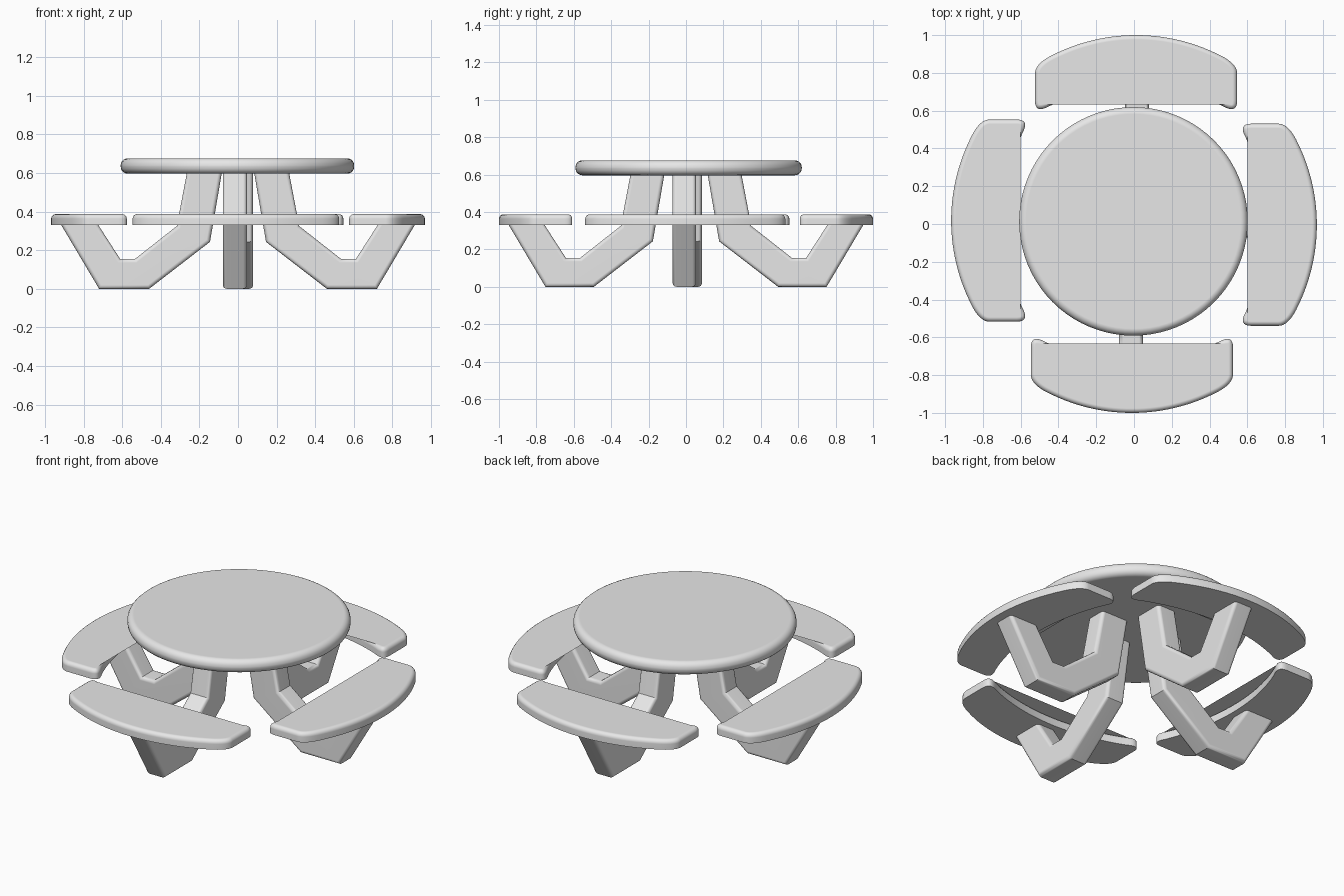
import bpy, bmesh, math
from mathutils import Matrix, Vector

cube = bpy.data.objects.get("Cube")
if cube:
    bpy.data.objects.remove(cube, do_unlink=True)

# Single plain grey finish
GREY = (0.8, 0.8, 0.8, 1.0)
grey = bpy.data.materials.new("light_grey")
grey.use_nodes = True
grey.diffuse_color = GREY
grey.node_tree.nodes["Principled BSDF"].inputs["Base Color"].default_value = GREY


def finish(bm, name, placement):
    """Turn a bmesh into a smooth-shaded object with flat faces kept flat."""
    bmesh.ops.recalc_face_normals(bm, faces=bm.faces)
    mesh = bpy.data.meshes.new(name)
    bm.to_mesh(mesh)
    bm.free()
    mesh.materials.append(grey)
    obj = bpy.data.objects.new(name, mesh)
    bpy.context.collection.objects.link(obj)
    obj.matrix_world = placement
    bpy.ops.object.select_all(action='DESELECT')
    obj.select_set(True)
    bpy.context.view_layer.objects.active = obj
    bpy.ops.object.shade_smooth_by_angle(angle=math.radians(32))
    normals = obj.modifiers.new("weighted_normals", 'WEIGHTED_NORMAL')
    normals.keep_sharp = True
    return obj


def prism(points, direction):
    """Extrude a closed outline of 3D points along a direction."""
    bm = bmesh.new()
    face = bm.faces.new([bm.verts.new(p) for p in points])
    grown = bmesh.ops.extrude_face_region(bm, geom=[face], use_keep_orig=True)
    moved = [g for g in grown["geom"] if isinstance(g, bmesh.types.BMVert)]
    bmesh.ops.translate(bm, verts=moved, vec=direction)
    return bm


def round_edges(bm, edges, width, segments):
    bmesh.ops.bevel(bm, geom=edges, offset=width, offset_type='OFFSET',
                    segments=segments, profile=0.5, affect='EDGES',
                    clamp_overlap=False)


def corner(a, b, c, steps=8):
    """Quadratic curve from a to c, pulled towards b (ends included)."""
    a, b, c = Vector(a), Vector(b), Vector(c)
    return [a * (1 - t) ** 2 + b * 2 * t * (1 - t) + c * t * t
            for t in (i / steps for i in range(steps + 1))]


def arc(mid, radius, half, steps=14):
    """Half arc through (mid, 0), up to just before y = half."""
    for i in range(steps):
        y = half * i / steps
        yield Vector((mid - radius + math.sqrt(radius ** 2 - y ** 2), y))


def build_seat(name, placement):
    half = list(arc(0.968, 0.98, 0.45))
    half += corner((0.859, 0.45), (0.815, 0.535), (0.765, 0.535))
    half += corner((0.62, 0.535), (0.55, 0.535), (0.592, 0.46))
    half += reversed(list(arc(0.685, 1.19, 0.46)))
    mirrored = [Vector((p.x, -p.y)) for p in reversed(half[1:-1])]
    bm = prism([(p.x, p.y - 0.011, 0.33) for p in half + mirrored],
               (0, 0, 0.057))
    top = [e for e in bm.edges if all(v.co.z > 0.38 for v in e.verts)]
    round_edges(bm, top, 0.024, 4)
    finish(bm, name, placement)


LEG_PROFILE = [(0.917, 0.332), (0.72, 0), (0.46, 0), (0.145, 0.243),
               (0.083, 0.605), (0.264, 0.605), (0.317, 0.325),
               (0.533, 0.155), (0.611, 0.155), (0.725, 0.332)]


def build_leg(name, placement):
    width = 0.125
    bm = prism([(x, -0.016 - width / 2, z) for x, z in LEG_PROFILE],
               (0, width, 0))
    # Round the long edges only, leaving the two cut ends crisp
    long_edges = []
    for e in bm.edges:
        a, b = (v.co for v in e.verts)
        cut_end = abs(a.z - b.z) < 0.001 and a.z > 0.32
        if abs(a.y - b.y) < 0.001 and not cut_end:
            long_edges.append(e)
    round_edges(bm, long_edges, 0.02, 4)
    finish(bm, name, placement)


# Round tabletop with a fully rounded rim
bm = bmesh.new()
bmesh.ops.create_cone(bm, cap_ends=True, segments=80, radius1=0.605,
                      radius2=0.605, depth=0.08)
rim = [e for e in bm.edges
       if abs(e.verts[0].co.z - e.verts[1].co.z) < 0.001]
round_edges(bm, rim, 0.037, 5)
finish(bm, "tabletop", Matrix.Translation((-0.003, 0.014, 0.636)))

# Four arms around the table, each a bent leg carrying a curved seat
ARMS = {"left": (0, 0.007), "back": (90, 0.032),
        "right": (180, 0.007), "front": (270, -0.032)}
for side, (angle, shift) in ARMS.items():
    place = (Matrix.Translation((0, shift, 0))
             @ Matrix.Rotation(math.radians(angle), 4, 'Z'))
    build_seat(side + "_seat", place)
    build_leg(side + "_leg", place)
